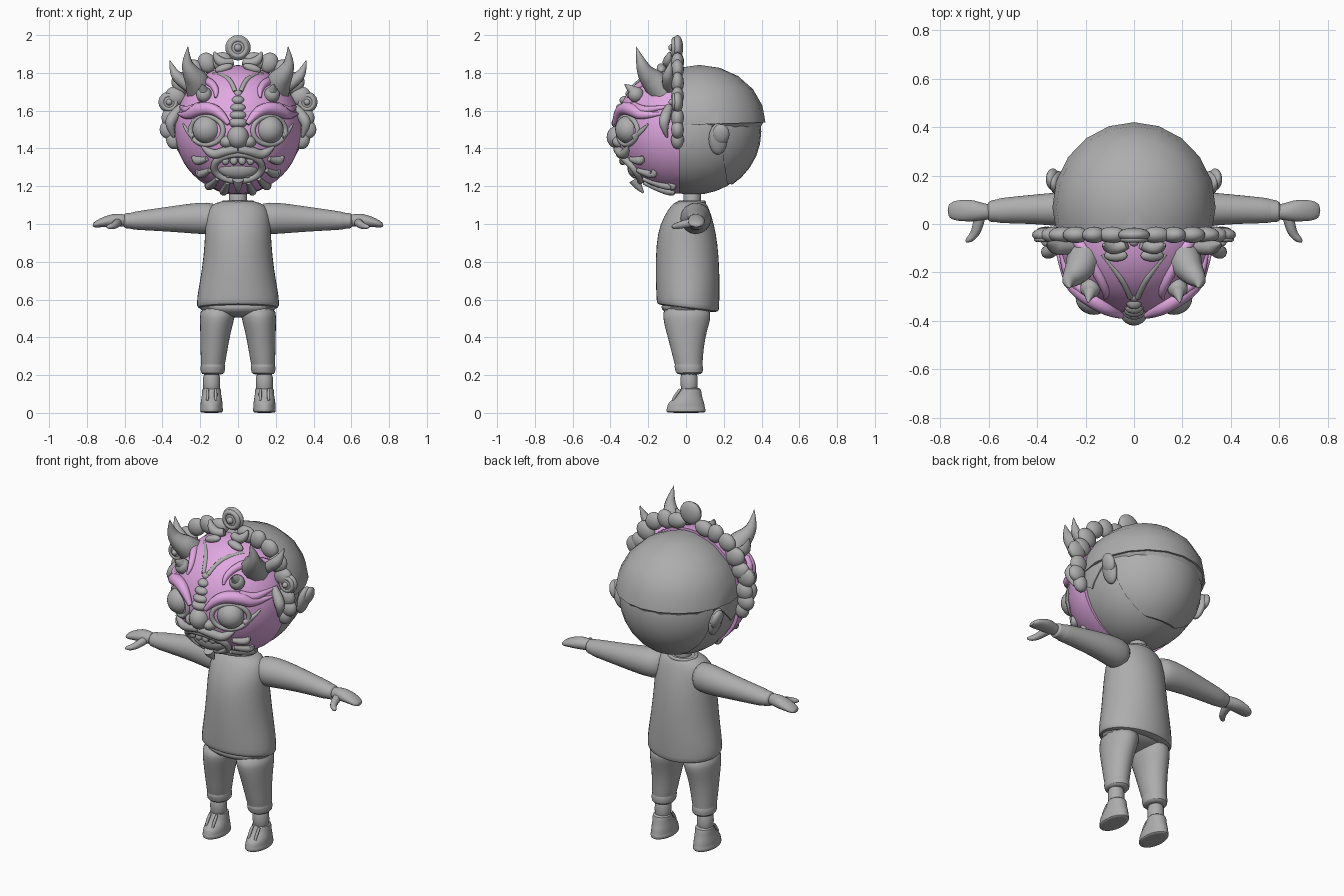
import bpy, bmesh, math
from mathutils import Matrix, Vector

cube = bpy.data.objects.get("Cube")
if cube:
    bpy.data.objects.remove(cube, do_unlink=True)


def material(name, rgb):
    m = bpy.data.materials.new(name)
    m.use_nodes = True
    m.diffuse_color = (*rgb, 1)
    m.node_tree.nodes["Principled BSDF"].inputs["Base Color"].default_value = (*rgb, 1)
    return m


GREY = material("plain grey", (0.42, 0.42, 0.42))
PINK = material("orchid pink", (0.75, 0.39, 0.75))
R, MY, MZ = 0.335, -0.035, 1.5      # mask radius and centre
made = []


def add_object(name, mesh, mat, mirror=False, smooth=0):
    mesh.materials.clear()
    mesh.materials.append(mat)
    ob = bpy.data.objects.new(name, mesh)
    bpy.context.collection.objects.link(ob)
    if mirror:
        ob.modifiers.new("Mirror", 'MIRROR').use_mirror_merge = False
    if smooth:
        sub = ob.modifiers.new("Subdivision", 'SUBSURF')
        sub.levels = sub.render_levels = smooth
    made.append(ob)
    return ob


def finish(name, bm, mat, mirror=False, smooth=0):
    bmesh.ops.recalc_face_normals(bm, faces=bm.faces[:])
    mesh = bpy.data.meshes.new(name)
    bm.to_mesh(mesh)
    bm.free()
    return add_object(name, mesh, mat, mirror, smooth)


def balls(name, items, mat=GREY, mirror=False, seg=20):
    """Ellipsoids given as (centre, radii, turn about y)."""
    bm = bmesh.new()
    for c, r, turn in items:
        m = Matrix.Translation(c) @ Matrix.Rotation(turn, 4, 'Y') @ Matrix.Diagonal((*r, 1))
        bmesh.ops.create_uvsphere(bm, u_segments=seg, v_segments=seg // 2 + 2, radius=1, matrix=m)
    return finish(name, bm, mat, mirror)


def shell(name, c, r, cuts, mat=GREY, mirror=False, seg=32):
    """Ellipsoid trimmed by planes; the side each normal points to is removed."""
    bm = bmesh.new()
    m = Matrix.Translation(c) @ Matrix.Diagonal((*r, 1))
    bmesh.ops.create_uvsphere(bm, u_segments=seg, v_segments=seg // 2, radius=1, matrix=m)
    for co, no in cuts:
        bmesh.ops.bisect_plane(bm, geom=bm.verts[:] + bm.edges[:] + bm.faces[:],
                               plane_co=co, plane_no=no, clear_outer=True)
        edges = [e for e in bm.edges if e.is_boundary]
        bmesh.ops.holes_fill(bm, edges=edges, sides=0)
    return finish(name, bm, mat, mirror)


def loft(name, sections, axis='z', tilt=0, mirror=False, n=16):
    """Skin over elliptical rings (x, y, z, r1, r2) across the given axis."""
    bm = bmesh.new()
    rings = []
    for x, y, z, a, b in sections:
        ring = []
        for i in range(n):
            t = math.tau * i / n
            u, v = a * math.cos(t), b * math.sin(t)
            lean = tilt * math.sin(t) if z < 0.6 else 0
            ring.append(bm.verts.new((x + u, y + v, z + lean) if axis == 'z' else (x, y + u, z + v)))
        rings.append(ring)
    for lo, hi in zip(rings, rings[1:]):
        for i in range(n):
            bm.faces.new((lo[i], lo[(i + 1) % n], hi[(i + 1) % n], hi[i]))
    bm.faces.new(rings[0])
    bm.faces.new(rings[-1])
    return finish(name, bm, GREY, mirror, 1)


def tube(name, pts, mat=GREY, mirror=False, cyclic=False):
    """Tapered tube through (x, y, z, radius) points."""
    cu = bpy.data.curves.new(name, 'CURVE')
    cu.dimensions, cu.bevel_depth, cu.bevel_resolution = '3D', 1, 3
    cu.resolution_u, cu.use_fill_caps = 6, True
    sp = cu.splines.new('NURBS')
    sp.points.add(len(pts) - 1)
    for p, (x, y, z, r) in zip(sp.points, pts):
        p.co, p.radius = (x, y, z, 1), r
    sp.order_u, sp.use_endpoint_u, sp.use_cyclic_u = 3, not cyclic, cyclic
    tmp = bpy.data.objects.new(name + " curve", cu)
    bpy.context.collection.objects.link(tmp)
    bpy.context.view_layer.update()
    mesh = bpy.data.meshes.new_from_object(tmp.evaluated_get(bpy.context.evaluated_depsgraph_get()))
    bpy.data.objects.remove(tmp, do_unlink=True)
    return add_object(name, mesh, mat, mirror)


def face_y(x, z, lift=0.0):
    return MY - math.sqrt(max(R * R - x * x - (z - MZ) ** 2, 0)) - lift


def face_tube(name, pts, mat=GREY, mirror=False, lift=0.0, cyclic=False):
    tube(name, [(x, face_y(x, z, lift), z, r) for x, z, r in pts], mat, mirror, cyclic)


# Clothes and limbs
loft("sweater", [(0, .01, .55, .19, .14), (0, .01, .556, .218, .165), (0, .01, .575, .222, .168),
                 (0, .01, .64, .216, .17), (0, .008, .75, .194, .172), (0, .005, .9, .178, .165),
                 (0, .005, 1.0, .176, .145), (0, .015, 1.08, .165, .11), (0, .02, 1.115, .12, .085),
                 (0, .03, 1.122, .07, .06)], tilt=-.02, n=20)
loft("sleeves", [(.1, .045, 1.03, .07, .075), (.16, .05, 1.03, .085, .088), (.25, .06, 1.03, .078, .081),
                 (.36, .062, 1.026, .066, .068), (.5, .058, 1.02, .056, .054), (.555, .055, 1.017, .053, .048),
                 (.56, .055, 1.017, .048, .043), (.6, .052, 1.017, .046, .042),
                 (.605, .052, 1.017, .03, .03)], 'x', mirror=True)
loft("hands", [(.58, .05, 1.018, .032, .032), (.62, .05, 1.02, .034, .034), (.66, .055, 1.02, .046, .036),
               (.71, .056, 1.012, .046, .028), (.75, .055, 1.0, .04, .02), (.77, .055, .993, .022, .01)],
     'x', mirror=True)
tube("thumbs", [(.635, .04, 1.01, .024), (.645, -.01, 1.0, .022), (.66, -.045, .99, .018),
                (.685, -.068, .985, .013), (.695, -.072, .984, .004)], mirror=True)
balls("trouser_seat", [((0, .005, .56), (.2, .135, .055), 0)])
loft("trouser_legs", [(.105, .005, .57, .098, .13), (.11, .005, .5, .094, .13), (.118, .002, .44, .084, .112),
                      (.126, .005, .35, .074, .09), (.132, .013, .262, .066, .077),
                      (.133, .014, .255, .063, .073), (.133, .014, .248, .067, .078),
                      (.134, .018, .21, .066, .075), (.134, .018, .202, .05, .055)], mirror=True)
loft("ankles", [(.14, .02, .09, .046, .046), (.14, .016, .15, .046, .046), (.14, .016, .23, .048, .05)], mirror=True)
loft("shoes", [(.14, 0, 0, .056, .1), (.14, 0, .004, .061, .105), (.14, 0, .022, .062, .106),
               (.14, 0, .026, .059, .102), (.14, 0, .05, .06, .1), (.14, .01, .075, .056, .08),
               (.14, .022, .1, .051, .062), (.14, .024, .13, .052, .056), (.14, .024, .132, .04, .04)], mirror=True)
for dx in (-.022, .022):
    tube("shoe_loops", [(.14 + dx, -.07, .065, .006), (.14 + dx, -.06, .09, .01), (.14 + dx, -.03, .125, .007)],
         mirror=True)
loft("neck", [(0, .03, 1.08, .06, .055), (0, .032, 1.13, .047, .045), (0, .035, 1.2, .05, .05)])
tube("collar", [(.08 * math.cos(t * math.tau / 12), .03 + .068 * math.sin(t * math.tau / 12), 1.115, .01)
                for t in range(12)], cyclic=True)

# Head, hair and ears
HC, HR = Vector((0, .04, 1.49)), Vector((.32, .35, .335))
balls("head", [(HC, HR, 0)], seg=32)
shell("back_hair", HC, HR * 1.025, [((0, .19, 1.4), (0, -1, -.15)), ((0, 0, 1.56), (0, 0, 1)),
                                    ((0, .2, 1.22), (0, -.25, -1))])
shell("sideburns", HC, HR * 1.02, [((0, -.035, 0), (0, -1, 0)), ((0, .0, 1.41), (0, -.7, -1)),
                                   ((0, .05, 1.43), (0, .7, -.7)), ((0, 0, 1.56), (0, 0, 1)),
                                   ((.1, 0, 0), (-1, 0, 0))], mirror=True)
shell("hair_cap", (0, .07, 1.53), (.337, .352, .312), [((0, 0, 1.525), (0, .03, -1)), ((0, -.03, 0), (0, -1, 0))],
      seg=20)
shell("hair_rim", (0, .07, 1.54), (.328, .34, .1), [((0, -.03, 0), (0, -1, 0)), ((0, 0, 1.5), (0, .03, -1)),
                                                  ((0, 0, 1.56), (0, 0, 1))], seg=20)
balls("ears", [((.315, .17, 1.45), (.028, .05, .085), .25), ((.335, .185, 1.475), (.025, .045, .055), .3)],
      mirror=True)

# Mask and its pink brows
shell("mask", (0, MY, MZ), (R, R, .34), [((0, MY, 0), (0, 1, 0))], PINK, seg=48)
face_tube("eye_brows", [(.315, 1.585, .006), (.27, 1.57, .026), (.22, 1.605, .036), (.15, 1.615, .034),
                        (.09, 1.585, .026), (.05, 1.53, .012)], PINK, True, .015)
face_tube("brow_tails", [(.2, 1.63, .02), (.25, 1.6, .026), (.29, 1.61, .016), (.31, 1.625, .004)], PINK, True, .01)
face_tube("upper_brows", [(.285, 1.70, .006), (.255, 1.73, .024), (.2, 1.76, .026), (.14, 1.75, .022),
                          (.11, 1.70, .016), (.12, 1.67, .006)], PINK, True, .01)

# Eyes and forehead
balls("eyes", [((.165, -.305, 1.5), (.076, .07, .074), 0)], mirror=True, seg=28)
face_tube("eye_rims", [(.165 + .09 * math.cos(t * math.tau / 10), 1.495 + .078 * math.sin(t * math.tau / 10), .014)
                       for t in range(10)], mirror=True, cyclic=True)
face_tube("eye_corners", [(.23, 1.46, .016), (.27, 1.49, .016), (.29, 1.53, .004)], mirror=True)
balls("brow_buds", [((.18, -.265, 1.685), (.042, .042, .042), 0)], mirror=True)
tube("bud_spikes", [(.18, -.265, 1.69, .036), (.184, -.29, 1.715, .026), (.19, -.325, 1.74, .002)], mirror=True)
tube("horns", [(.2, -.12, 1.70, .075), (.215, -.17, 1.755, .068), (.25, -.215, 1.8, .046),
               (.275, -.24, 1.86, .026), (.265, -.265, 1.94, .001)], mirror=True)
face_tube("forehead_ribs", [(.015, 1.70, .012), (.03, 1.745, .013), (.07, 1.785, .014), (.13, 1.795, .008)],
          mirror=True)
balls("forehead_leaves", [((.075, -.13, 1.825), (.05, .025, .022), .3)], mirror=True)

# Nose and mouth
balls("nose", [((0, -.36, 1.46), (.058, .06, .062), 0), ((0, -.35, 1.535), (.052, .045, .03), 0),
               ((0, -.345, 1.575), (.046, .04, .026), 0), ((0, -.335, 1.615), (.042, .036, .025), 0),
               ((0, -.32, 1.655), (.034, .032, .024), 0), ((0, -.295, 1.69), (.024, .026, .02), 0)])
balls("nostrils", [((.058, -.345, 1.435), (.038, .045, .034), 0)], mirror=True)
face_tube("lips", [(.13 * math.cos(t * math.tau / 14), 1.3 + .072 * math.sin(t * math.tau / 14), .019)
                   for t in range(14)], cyclic=True, lift=.01)
balls("mouth_inside", [((0, -.265, 1.3), (.11, .045, .06), 0)])
balls("teeth", [((x, face_y(x, 1.335, .012), 1.335), (.02, .016, .022), 0) for x in (-.066, -.022, .022, .066)])
balls("lower_teeth", [((x, face_y(x, 1.258, .008), 1.258), (.016, .014, .014), 0) for x in (-.05, -.017, .017, .05)])
face_tube("moustache", [(.0, 1.395, .02), (.06, 1.39, .026), (.12, 1.365, .026), (.16, 1.385, .022),
                        (.19, 1.41, .006)], mirror=True, lift=.012)

# Curled whiskers round the mouth
for x, z, dx, dz in ((.165, 1.345, .075, -.005), (.15, 1.285, .07, -.02), (.11, 1.24, .06, -.045),
                     (.055, 1.22, .03, -.055)):
    face_tube("whiskers", [(x, z, .012), (x + dx * .5, z + dz * .5 - .01, .024), (x + dx * .85, z + dz, .022),
                           (x + dx, z + dz + .02, .006)], mirror=True, lift=.012)
tube("chin_tuft", [(0, -.275, 1.235, .03), (0, -.255, 1.2, .024), (0, -.225, 1.165, .005)])

# Frill behind the mask: lobes, rosettes and flame curls
lobes = []
for deg, d, w, h in ((14, .375, .06, .045), (25, .39, .048, .055), (37, .4, .055, .05), (50, .385, .055, .06),
                     (62, .375, .05, .055), (80, .36, .055, .05), (90, .365, .05, .05), (99, .345, .05, .04)):
    a = math.radians(deg)
    lobes.append(((d * math.sin(a), -.045, MZ + d * math.cos(a)), (w, .034, h), a))
balls("frill_lobes", lobes, mirror=True)


def rosette(x, z, r, mirror):
    balls("rosette", [((x, -.045, z), (r, .03, r), 0), ((x, -.075, z), (r * .3, .018, r * .3), 0)],
          mirror=mirror)
    tube("rosette_ring", [(x + r * .68 * math.cos(t * math.tau / 10), -.062,
                           z + r * .68 * math.sin(t * math.tau / 10), r * .22) for t in range(10)],
         mirror=mirror, cyclic=True)


rosette(0, 1.933, .067, False)
rosette(.365, 1.645, .056, True)
tube("flame_curls", [(.25, -.09, 1.72, .03), (.31, -.1, 1.765, .034), (.345, -.09, 1.81, .022),
                     (.36, -.08, 1.865, .002)], mirror=True)
tube("crest_curls", [(.03, -.085, 1.86, .02), (.07, -.1, 1.845, .028), (.115, -.095, 1.875, .024),
                     (.125, -.085, 1.91, .006)], mirror=True)
tube("temple_curls", [(.3, -.09, 1.62, .02), (.345, -.11, 1.57, .032), (.365, -.12, 1.52, .026),
                      (.34, -.1, 1.46, .006)], mirror=True)

# Smooth shading with crisp edges
for ob in bpy.context.selected_objects:
    ob.select_set(False)
for ob in made:
    ob.select_set(True)
bpy.context.view_layer.objects.active = made[0]
bpy.ops.object.shade_smooth_by_angle(angle=math.radians(40))
